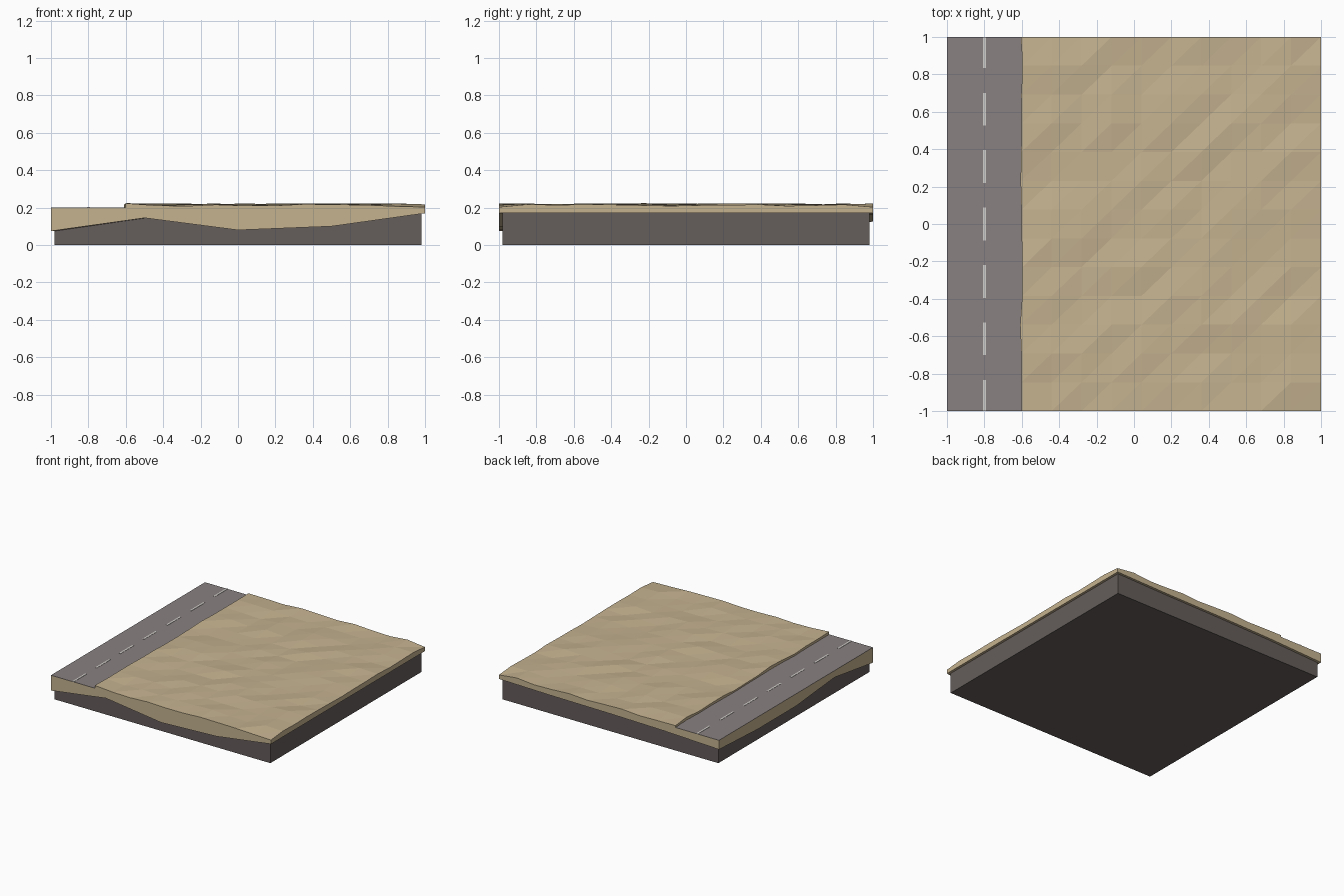
import bpy, bmesh, random

if "Cube" in bpy.data.objects:
    bpy.data.objects.remove(bpy.data.objects["Cube"])
random.seed(11)


def mat(name, c):
    m = bpy.data.materials.new(name)
    m.diffuse_color = (*c, 1)
    m.use_nodes = True
    m.node_tree.nodes["Principled BSDF"].inputs["Base Color"].default_value = m.diffuse_color
    return m


SAND = mat("sand", (0.56, 0.45, 0.28))
ASPHALT = mat("asphalt", (0.25, 0.22, 0.22))
ROCK = mat("rock", (0.13, 0.11, 0.105))
PAINT = mat("paint", (0.65, 0.63, 0.6))


def finish(bm, name, material):
    bmesh.ops.recalc_face_normals(bm, faces=bm.faces[:])
    me = bpy.data.meshes.new(name)
    bm.to_mesh(me)
    bm.free()
    me.materials.append(material)
    ob = bpy.data.objects.new(name, me)
    bpy.context.collection.objects.link(ob)
    return ob


def box(name, x0, x1, y0, y1, z0, z1, material):
    bm = bmesh.new()
    bmesh.ops.create_cube(bm, size=1)
    for v in bm.verts:
        v.co = (x0 + (v.co.x + .5) * (x1 - x0), y0 + (v.co.y + .5) * (y1 - y0),
                z0 + (v.co.z + .5) * (z1 - z0))
    finish(bm, name, material)


# Dark rock block underneath
box("rock_base", -.98, .98, -.98, .98, 0, .172, ROCK)

# Soil layer: overhanging slab with a wavy lower edge
front = [.075, .145, .08, .1]
right = [.17, .17, .17, .17]
back = [.17, .16, .155, .145]
left = [.125, .1, .1, .145]
steps = [-1, -.5, 0, .5]
edge = [(s, -1, z) for s, z in zip(steps, front)]
edge += [(1, s, z) for s, z in zip(steps, right)]
edge += [(-s, 1, z) for s, z in zip(steps, back)]
edge += [(-1, -s, z) for s, z in zip(steps, left)]
bm = bmesh.new()
top = [bm.verts.new((x, y, .199)) for x, y, z in edge]
low = [bm.verts.new(p) for p in edge]
inner = [bm.verts.new((x * .975, y * .975, z)) for x, y, z in edge]
n = len(edge)
for i in range(n):
    j = (i + 1) % n
    bm.faces.new((top[i], top[j], low[j], low[i]))
    bm.faces.new((low[i], low[j], inner[j], inner[i]))
bm.faces.new(top)
finish(bm, "soil_layer", SAND)

# Bumpy sand surface with a short skirt around it
NX, NY = 10, 13
bm = bmesh.new()
grid = []
for i in range(NX + 1):
    col = []
    for j in range(NY + 1):
        x, y = -.6 + 1.6 * i / NX, -1 + 2 * j / NY
        z = random.uniform(.207, .223)
        if i == NX:
            z = random.uniform(.203, .219)
        if i == 0:
            x += random.uniform(-.01, .005)
            z = random.uniform(.213, .224)
        if i == NX and j in (0, NY):
            z = .203
        col.append(bm.verts.new((x, y, z)))
    grid.append(col)
for i in range(NX):
    for j in range(NY):
        a, b, c, d = grid[i][j], grid[i + 1][j], grid[i + 1][j + 1], grid[i][j + 1]
        bm.faces.new((a, b, c))
        bm.faces.new((a, c, d))
rim = [e for e in bm.edges if e.is_boundary]
ext = bmesh.ops.extrude_edge_only(bm, edges=rim)["geom"]
for v in ext:
    if isinstance(v, bmesh.types.BMVert):
        v.co.z = .199
finish(bm, "sand_surface", SAND)

# Road strip and dashed centre line
box("road", -1, -.6, -1, 1, .198, .2005, ASPHALT)
for k in range(-3, 4):
    y0, y1 = max(k * .307 - .0875, -1), min(k * .307 + .0875, 1)
    box("lane_dash", -.8075, -.7925, y0, y1, .2, .2025, PAINT)
